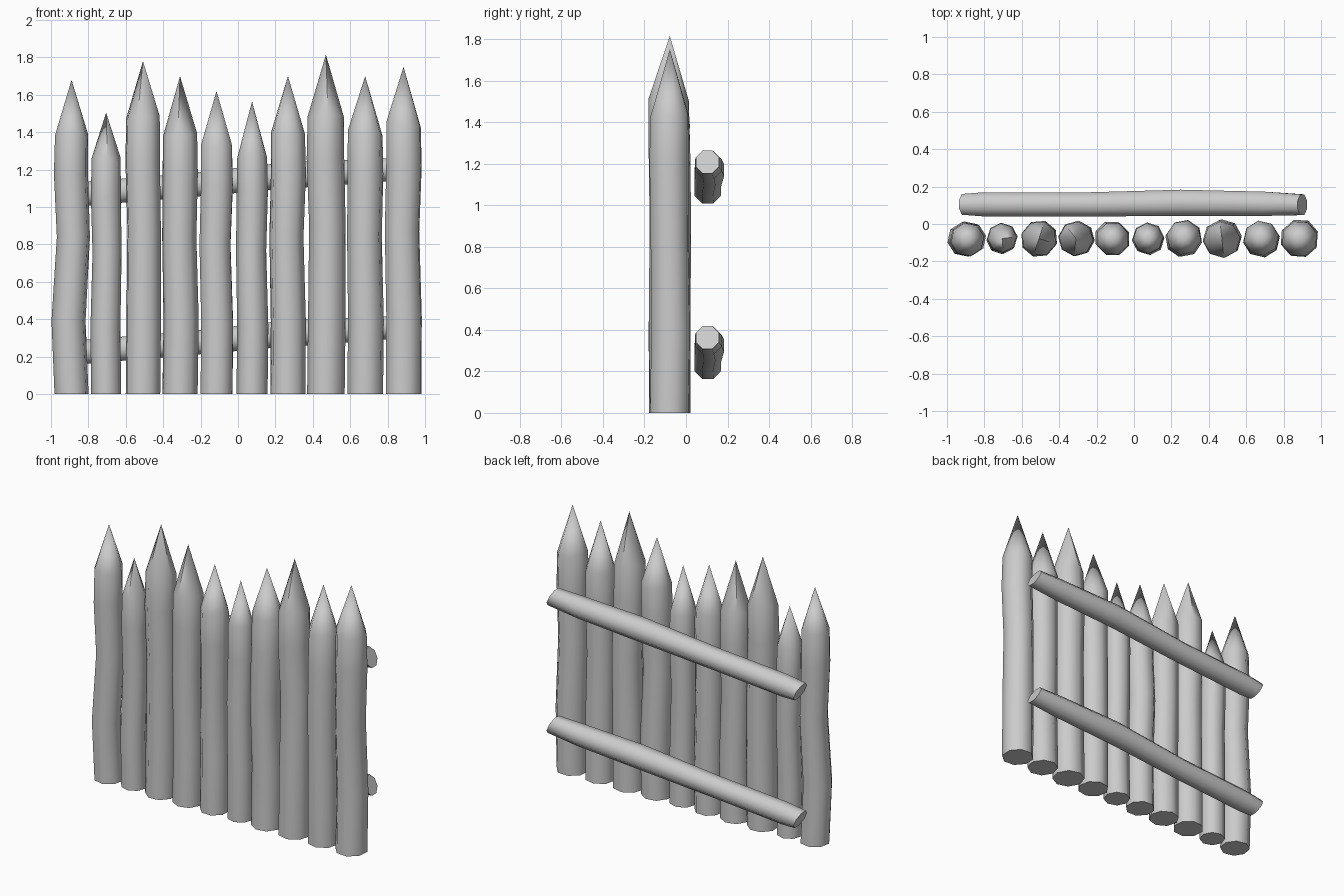
import bpy, bmesh, math, random
from mathutils import Vector

if "Cube" in bpy.data.objects:
    bpy.data.objects.remove(bpy.data.objects["Cube"])

random.seed(4)
SIDES = 8


def skin(name, rings, tip=None):
    """Log surface from a list of point rings, with an optional pointed end."""
    bm = bmesh.new()
    loops = [[bm.verts.new(p) for p in ring] for ring in rings]
    for a, b in zip(loops, loops[1:]):
        for i in range(SIDES):
            j = (i + 1) % SIDES
            bm.faces.new((a[i], a[j], b[j], b[i]))
    bm.faces.new(loops[0][::-1])
    if tip:
        t = bm.verts.new(tip)
        for i in range(SIDES):
            bm.faces.new((loops[-1][i], loops[-1][(i + 1) % SIDES], t))
    else:
        bm.faces.new(loops[-1])
    bmesh.ops.recalc_face_normals(bm, faces=bm.faces[:])
    mesh = bpy.data.meshes.new(name)
    bm.to_mesh(mesh)
    bm.free()
    ob = bpy.data.objects.new(name, mesh)
    bpy.context.collection.objects.link(ob)
    bpy.ops.object.select_all(action='DESELECT')
    ob.select_set(True)
    bpy.context.view_layer.objects.active = ob
    bpy.ops.object.shade_smooth_by_angle(angle=math.radians(50))
    return ob


def stake(n, x, r, shoulder, tip, low, high):
    """Upright sharpened log; low and high are its sideways bends."""
    y, turn = -0.078, random.uniform(0, math.pi / 4)
    levels = [(0, 0, 1.03), (0.28, low, 1.03), (0.60, high, 1.0),
              (0.84, -high * 0.3, 1.03), (1, 0, 1.0)]
    rings = []
    for k, (f, dx, s) in enumerate(levels):
        dy = random.uniform(-0.006, 0.006) if k else 0
        ring = []
        for i in range(SIDES):
            a = turn + i * math.tau / SIDES
            z = f * shoulder + (random.uniform(-0.025, 0.01) if f == 1 else 0)
            ring.append(Vector((x + dx + r * s * math.cos(a),
                                y + dy + r * s * math.sin(a), z)))
        rings.append(ring)
    skin(f"stake_{n}", rings, (x, y, tip))


# Upright stakes: x, radius, shoulder height, tip height, low bend, high bend
stakes = [
    (-0.890, 0.090, 1.40, 1.68, -0.016, 0.010),
    (-0.705, 0.078, 1.26, 1.505, -0.004, 0.005),
    (-0.508, 0.094, 1.48, 1.78, 0.004, 0.006),
    (-0.310, 0.092, 1.40, 1.70, 0.006, -0.004),
    (-0.115, 0.089, 1.33, 1.62, 0.004, -0.008),
    (0.075, 0.081, 1.28, 1.565, 0.004, -0.005),
    (0.267, 0.093, 1.40, 1.70, 0.002, -0.008),
    (0.470, 0.098, 1.50, 1.815, 0.005, 0.008),
    (0.680, 0.094, 1.40, 1.70, 0.004, -0.004),
    (0.885, 0.097, 1.45, 1.75, 0.003, -0.008),
]
for n, s in enumerate(stakes, 1):
    stake(n, *s)

# Sloping rails behind the stakes, with obliquely cut ends
# Sections: x, y, rise, radius, slant of the cut
sections = [(-0.91, 0.105, -0.075, 0.060, -0.45), (-0.80, 0.105, -0.065, 0.070, 0),
            (-0.30, 0.104, -0.025, 0.069, 0), (0.25, 0.113, 0.030, 0.076, 0),
            (0.70, 0.108, 0.055, 0.070, 0), (0.90, 0.103, 0.070, 0.060, -0.45)]
for name, z0 in (("lower_rail", 0.293), ("upper_rail", 1.138)):
    rings = []
    for x, y, dz, r, slant in sections:
        ring = []
        for i in range(SIDES):
            a = (i + 0.5) * math.tau / SIDES
            h = r * math.sin(a)
            ring.append(Vector((x + slant * h, y + r * math.cos(a), z0 + dz + h)))
        rings.append(ring)
    skin(name, rings)
